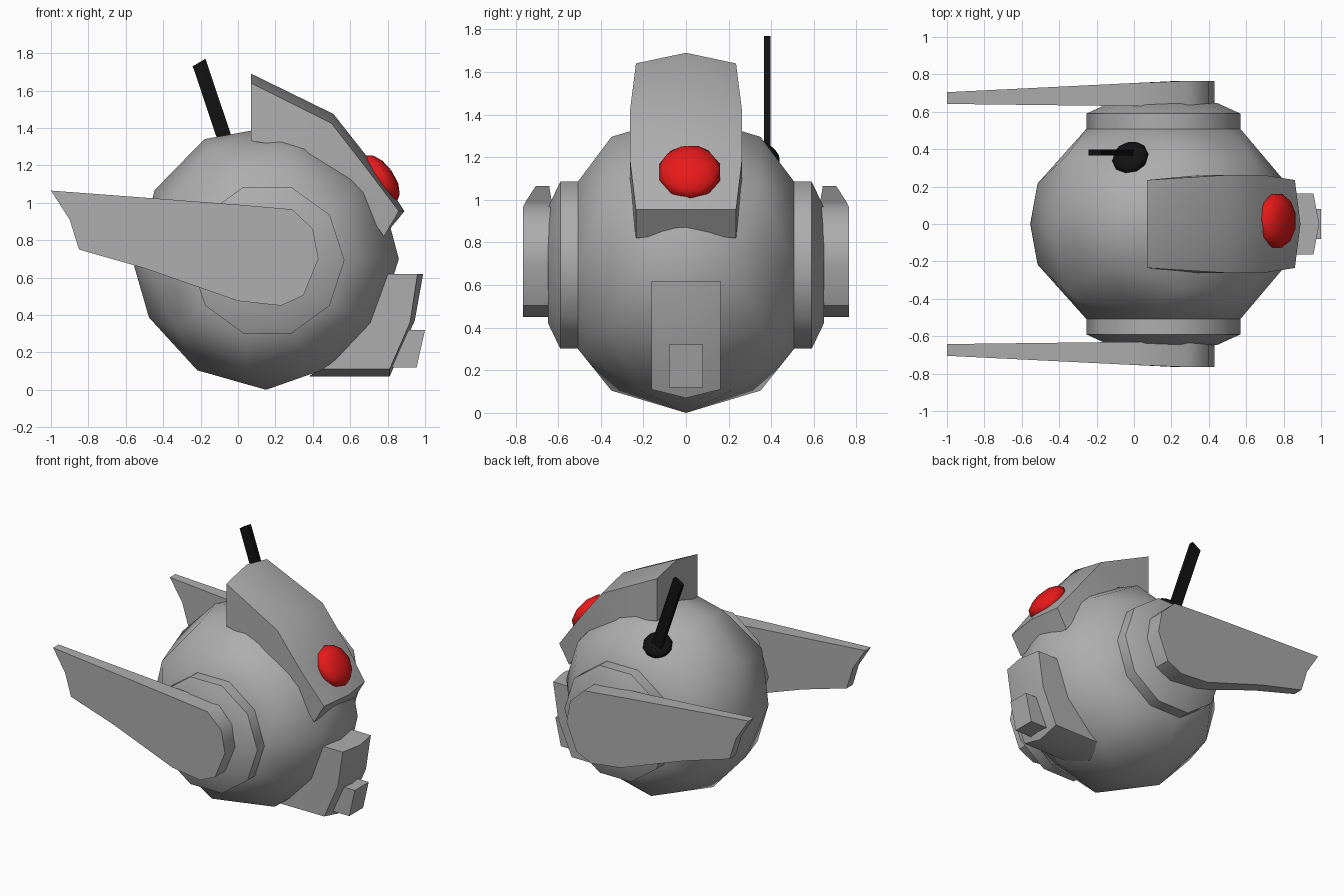
import bpy, bmesh
from math import sin, cos, pi, radians
from mathutils import Matrix, Vector

if "Cube" in bpy.data.objects:
    bpy.data.objects.remove(bpy.data.objects["Cube"])

GREY = (0.42, 0.42, 0.42, 1)
BLACK = (0.006, 0.006, 0.006, 1)
RED = (0.8, 0.01, 0.01, 1)
materials = {}


def finish(name, bm, color=GREY, angle=43):
    """Make the object, smooth except at edges sharper than the angle."""
    bmesh.ops.recalc_face_normals(bm, faces=bm.faces)
    mesh = bpy.data.meshes.new(name)
    bm.to_mesh(mesh)
    bm.free()
    for p in mesh.polygons:
        p.use_smooth = True
    mesh.set_sharp_from_angle(angle=radians(angle))
    ob = bpy.data.objects.new(name, mesh)
    bpy.context.collection.objects.link(ob)
    if color not in materials:
        materials[color] = bpy.data.materials.new("paint")
        materials[color].diffuse_color = color
    mesh.materials.append(materials[color])
    return ob


def loft(name, loops, color=GREY, caps=None):
    """Skin a row of closed loops and cap both ends."""
    bm = bmesh.new()
    rows = [[bm.verts.new(p) for p in loop] for loop in loops]
    for a, b in zip(rows, rows[1:]):
        for i in range(len(a)):
            j = (i + 1) % len(a)
            bm.faces.new((a[i], a[j], b[j], b[i]))
    for row in (rows[0], rows[-1]):
        for cap in caps or [range(len(row))]:
            bm.faces.new([row[i] for i in cap])
    return finish(name, bm, color)


RIDGE_CAPS = [(0, 1, 4, 5), (1, 2, 3, 4)]


def ridge(w, side, mid, inner_side, inner_mid):
    """Cross-section with a raised centre line, mirrored in y."""
    (a, b), (c, d) = side, inner_side
    return [(a, -w, b), (mid[0], 0, mid[1]), (a, w, b),
            (c, w, d), (inner_mid[0], 0, inner_mid[1]), (c, -w, d)]


def pad(name, loc, normal, radius, depth, color):
    """Icosphere flattened along a direction."""
    bm = bmesh.new()
    rot = Vector(normal).to_track_quat('Z', 'Y').to_matrix().to_4x4()
    m = Matrix.Translation(loc) @ rot @ Matrix.Diagonal((radius, radius, depth, 1))
    bmesh.ops.create_icosphere(bm, subdivisions=2, radius=1, matrix=m)
    return finish(name, bm, color)


def ring(r, y):
    """Ten-sided ring around the ear axis."""
    return [(0.157 + r * cos(i * pi / 5), y, 0.693 + r * sin(i * pi / 5))
            for i in range(10)]


# Round head: icosphere with its sides cut flat where the ear cups sit
ball = bmesh.new()
bmesh.ops.create_icosphere(ball, subdivisions=2, radius=0.7,
                           matrix=Matrix.Translation((0.15, 0, 0.7)))
points = [v.co.copy() for v in ball.verts if abs(v.co.y) < 0.45]
ball.free()
points += [(-0.555, 0, 0.66), (0.86, 0, 0.7), (-0.18, 0, 1.34)]
points += ring(0.412, 0.508) + ring(0.412, -0.508)
bm = bmesh.new()
for p in points:
    bm.verts.new(p)
bmesh.ops.convex_hull(bm, input=list(bm.verts))
finish("head", bm)

# Side cups and swept-back wings
wing = [(-1, 1.065), (-0.9, 0.91), (-0.85, 0.75), (-0.5, 0.65), (0, 0.475),
        (0.23, 0.45), (0.35, 0.505), (0.43, 0.7), (0.4, 0.86),
        (0.29, 0.965), (0, 0.99)]
for s, label in ((-1, "front"), (1, "back")):
    loft(label + "_ear_cup", [ring(0.412, s * 0.5), ring(0.412, s * 0.59),
                              ring(0.285, s * 0.648)])
    inner = [(x, s * (0.63 - 0.012 * min(x, 0)), z) for x, z in wing]
    outer = [(x, s * (0.765 + 0.049 * min(x - 0.23, 0)), z) for x, z in wing]
    loft(label + "_wing", [inner, outer])

# Forehead crest
loft("crest", [
    ridge(0.235, (0.07, 1.64), (0.07, 1.69), (0.07, 1.33), (0.07, 1.33)),
    ridge(0.262, (0.50, 1.425), (0.51, 1.475), (0.35, 1.29), (0.35, 1.29)),
    ridge(0.262, (0.69, 1.18), (0.715, 1.215), (0.61, 1.06), (0.61, 1.06)),
    ridge(0.235, (0.86, 0.955), (0.89, 0.955), (0.78, 0.82), (0.79, 0.845)),
], caps=RIDGE_CAPS)

# Muzzle and its small nozzle
loft("muzzle", [
    ridge(0.162, (0.96, 0.62), (0.99, 0.62), (0.80, 0.62), (0.80, 0.62)),
    ridge(0.162, (0.92, 0.36), (0.945, 0.37), (0.70, 0.35), (0.70, 0.35)),
    ridge(0.162, (0.81, 0.11), (0.81, 0.07), (0.44, 0.11), (0.38, 0.07)),
], caps=RIDGE_CAPS)
nozzle = [(0.82, 0.12), (0.955, 0.12), (1.0, 0.32), (0.86, 0.32)]
loft("nozzle", [[(x, y, z) for x, z in nozzle] for y in (-0.08, 0.08)])

# Red eye on the crest
pad("eye", (0.765, 0.018, 1.13), (0.82, 0, 0.57), 0.15, 0.07, RED)

# Antenna with its base knob
pad("antenna_base", (-0.02, 0.355, 1.225), (-0.17, 0.36, 0.55), 0.1, 0.045, BLACK)
loft("antenna", [[(x + dx, y, z + dz) for dx, dz, y in
                  ((-0.034, -0.02, 0.365), (0.034, 0.02, 0.365),
                   (0.034, 0.02, 0.397), (-0.034, -0.02, 0.397))]
                 for x, z in ((-0.03, 1.22), (-0.208, 1.75))], BLACK)

for m in bpy.data.materials:
    if m.users and not m.is_grease_pencil:
        m.use_nodes = True
        m.node_tree.nodes["Principled BSDF"].inputs["Base Color"].default_value = m.diffuse_color
